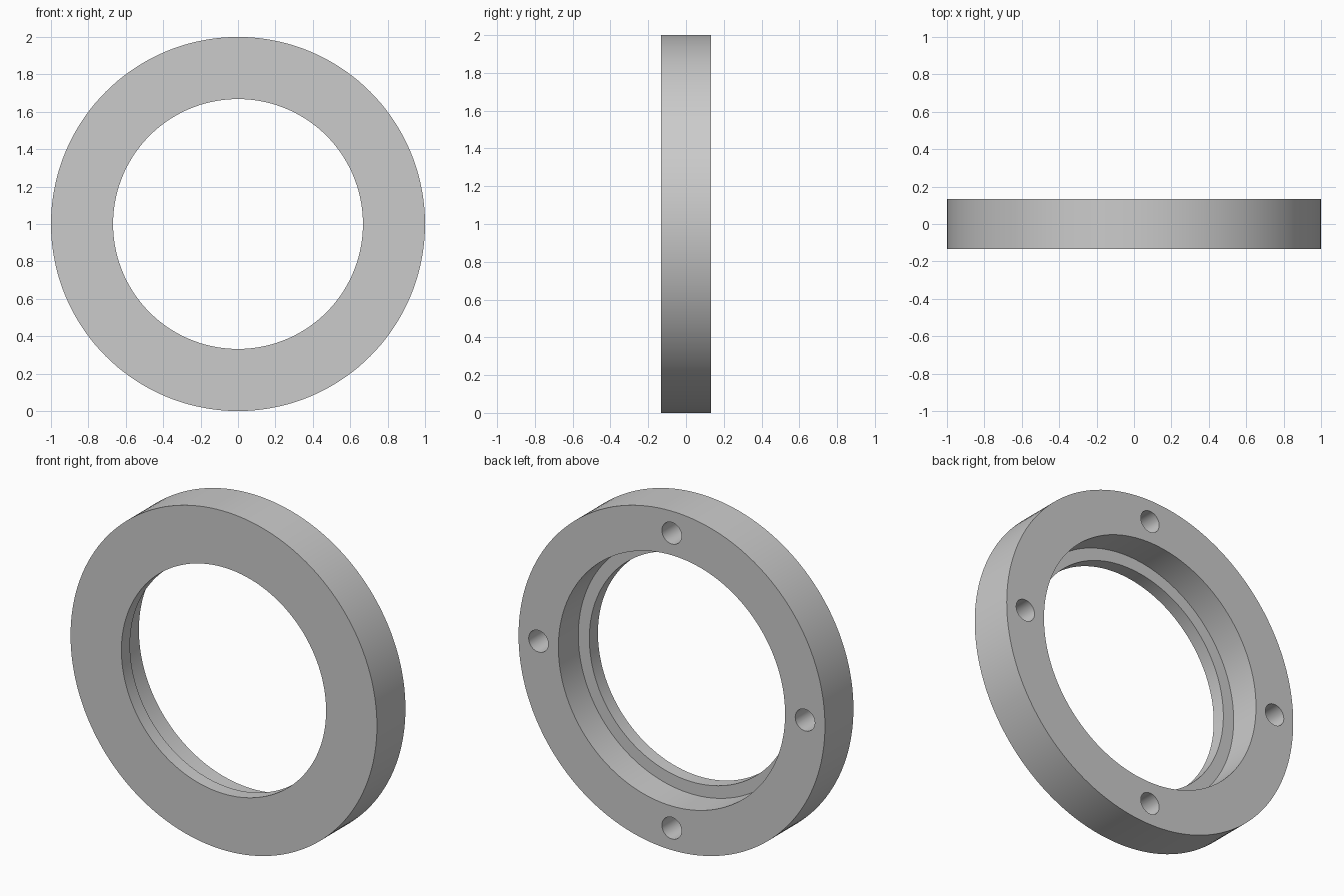
import bpy, bmesh, math
from mathutils import Matrix, Vector

cube = bpy.data.objects.get("Cube")
if cube:
    bpy.data.objects.remove(cube, do_unlink=True)

OUTER, BORE, RECESS = 1.0, 0.668, 0.74      # radii
HALF, LIP = 0.133, 0.08                     # half depth, front lip thickness
HOLE_R, HOLE_CIRCLE, HOLE_DEPTH = 0.064, 0.87, 0.2

grey = bpy.data.materials.new("light_grey")
grey.use_nodes = True
colour = (0.6, 0.6, 0.6, 1)
grey.diffuse_color = colour
grey.node_tree.nodes["Principled BSDF"].inputs["Base Color"].default_value = colour


def make_object(name, bm):
    bmesh.ops.recalc_face_normals(bm, faces=bm.faces)
    mesh = bpy.data.meshes.new(name)
    bm.to_mesh(mesh)
    bm.free()
    mesh.materials.append(grey)
    obj = bpy.data.objects.new(name, mesh)
    bpy.context.collection.objects.link(obj)
    return obj


# Ring body: stepped section (radius, y) turned about the y axis
section = [(OUTER, -HALF), (OUTER, HALF), (RECESS, HALF),
           (RECESS, LIP - HALF), (BORE, LIP - HALF), (BORE, -HALF)]
bm = bmesh.new()
verts = [bm.verts.new((r, y, 1)) for r, y in section]
edges = [bm.edges.new((verts[i - 1], verts[i])) for i in range(len(verts))]
bmesh.ops.spin(bm, geom=verts + edges, cent=(0, 0, 1), axis=(0, 1, 0),
               angle=math.tau, steps=144, use_merge=True)
bmesh.ops.remove_doubles(bm, verts=bm.verts, dist=0.0001)
ring = make_object("flanged_ring", bm)

# Four blind screw holes in the back face
bm = bmesh.new()
overshoot = 0.05
for i in range(4):
    a = i * math.pi / 2
    centre = Vector((HOLE_CIRCLE * math.cos(a),
                     HALF + (overshoot - HOLE_DEPTH) / 2,
                     1 + HOLE_CIRCLE * math.sin(a)))
    bmesh.ops.create_cone(bm, cap_ends=True, segments=40, radius1=HOLE_R,
                          radius2=HOLE_R, depth=HOLE_DEPTH + overshoot,
                          matrix=Matrix.Translation(centre) @ Matrix.Rotation(math.pi / 2, 4, "X"))
cutter = make_object("screw_hole_cutter", bm)

cut = ring.modifiers.new("screw_holes", "BOOLEAN")
cut.operation = "DIFFERENCE"
cut.solver = "EXACT"
cut.object = cutter

# Apply the cut, drop the cutter and smooth the round walls
bpy.ops.object.select_all(action="DESELECT")
ring.select_set(True)
bpy.context.view_layer.objects.active = ring
bpy.ops.object.modifier_apply(modifier=cut.name)
bpy.data.objects.remove(cutter, do_unlink=True)
bpy.ops.object.shade_smooth_by_angle(angle=math.radians(30))
